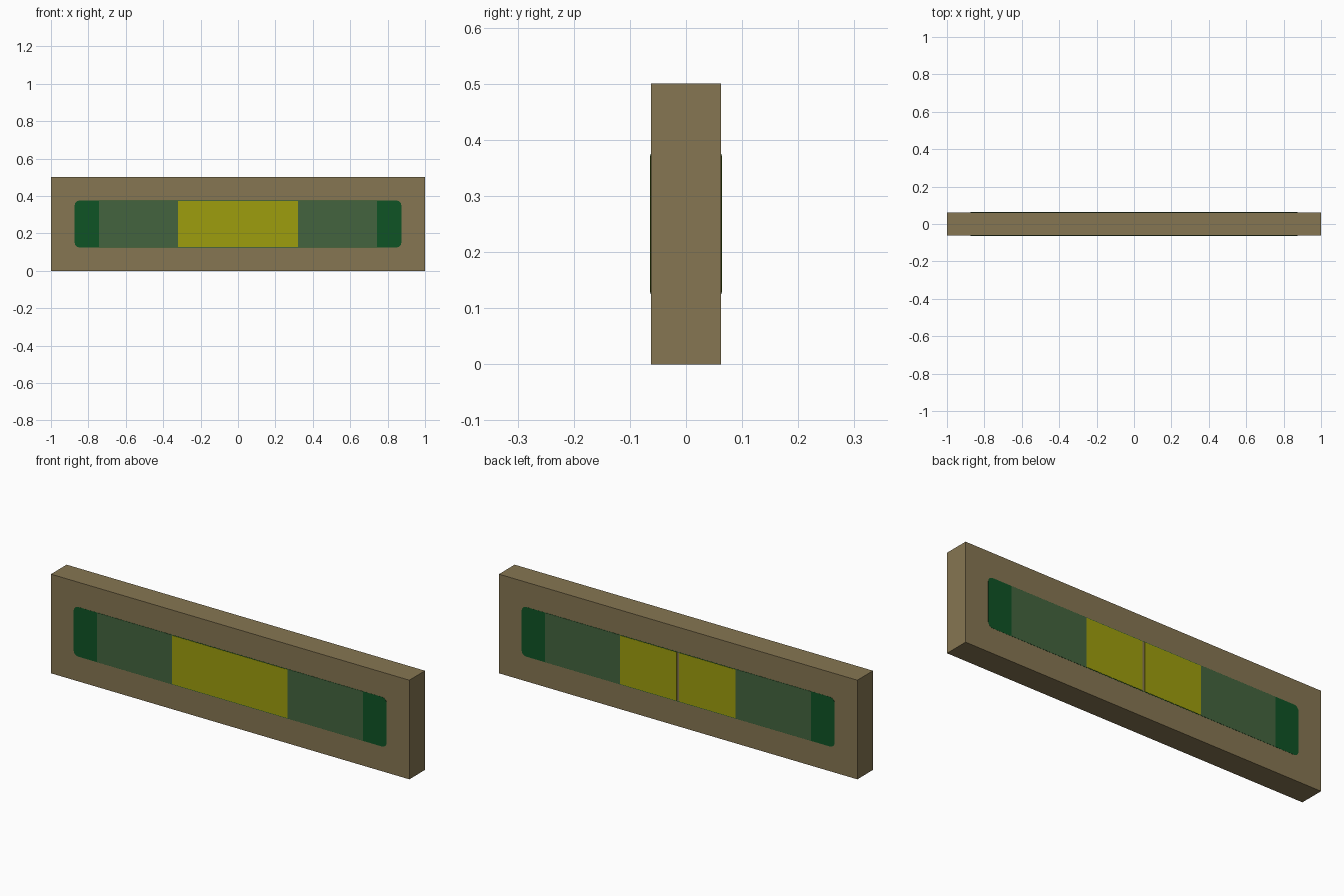
import bpy, bmesh, math

if "Cube" in bpy.data.objects:
    bpy.data.objects.remove(bpy.data.objects["Cube"])

HALF_Y = 0.0625   # half thickness of the board
MID_Z = 0.25


def material(name, rgb):
    def lin(c):
        c /= 255
        return c / 12.92 if c <= 0.04045 else ((c + 0.055) / 1.055) ** 2.4
    m = bpy.data.materials.new(name)
    m.diffuse_color = (*[lin(c) for c in rgb], 1)
    m.use_nodes = True
    m.node_tree.nodes["Principled BSDF"].inputs["Base Color"].default_value = m.diffuse_color
    return m


def plate(name, x0, x1, half_h, y0, y1, mat, radius=0.0):
    """Rounded rectangle in the xz plane, extruded from y0 to y1."""
    bm = bmesh.new()
    xc, hx = (x0 + x1) / 2, (x1 - x0) / 2
    pts = []
    if radius:
        for i, (sx, sz) in enumerate([(1, 1), (-1, 1), (-1, -1), (1, -1)]):
            for k in range(5):
                a = math.pi / 2 * (i + k / 4)
                pts.append((xc + sx * (hx - radius) + radius * math.cos(a),
                            MID_Z + sz * (half_h - radius) + radius * math.sin(a)))
    else:
        pts = [(xc + sx * hx, MID_Z + sz * half_h)
               for sx, sz in [(1, 1), (-1, 1), (-1, -1), (1, -1)]]
    face = bm.faces.new([bm.verts.new((x, y0, z)) for x, z in pts])
    ext = bmesh.ops.extrude_face_region(bm, geom=[face])
    verts = [v for v in ext["geom"] if isinstance(v, bmesh.types.BMVert)]
    bmesh.ops.translate(bm, verts=verts, vec=(0, y1 - y0, 0))
    bmesh.ops.recalc_face_normals(bm, faces=bm.faces[:])
    me = bpy.data.meshes.new(name)
    bm.to_mesh(me)
    bm.free()
    me.materials.append(mat)
    ob = bpy.data.objects.new(name, me)
    bpy.context.collection.objects.link(ob)
    return ob


tan = material("tan", (134, 118, 82))
dark_green = material("dark green", (15, 83, 37))
mid_green = material("grey green", (67, 100, 62))
yellow = material("yellow", (158, 158, 13))

# main board
plate("board", -1, 1, 0.25, -HALF_Y, HALF_Y, tan)

# layered colour panels on the front and back faces
for side, s in (("front", -1), ("back", 1)):
    base = s * (HALF_Y - 0.003)
    plate(side + "_end_panel", -0.873, 0.873, 0.125, base,
          s * (HALF_Y + 0.0006), dark_green, 0.025)
    for part, d in (("left", -1), ("right", 1)):
        xs = sorted((d * 0.32, d * 0.742))
        plate(f"{side}_{part}_green_panel", *xs, 0.124, base,
              s * (HALF_Y + 0.0012), mid_green)

# centre panel: whole on the front, split by a narrow seam on the back
plate("front_centre_panel", -0.322, 0.322, 0.1225, -HALF_Y + 0.003,
      -HALF_Y - 0.0018, yellow)
plate("back_seam", -0.02, 0.02, 0.1225, HALF_Y - 0.003, HALF_Y + 0.0010, tan)
for part, d in (("left", -1), ("right", 1)):
    xs = sorted((d * 0.007, d * 0.322))
    plate(f"back_{part}_centre_panel", *xs, 0.1225, HALF_Y - 0.003,
          HALF_Y + 0.0018, yellow)
